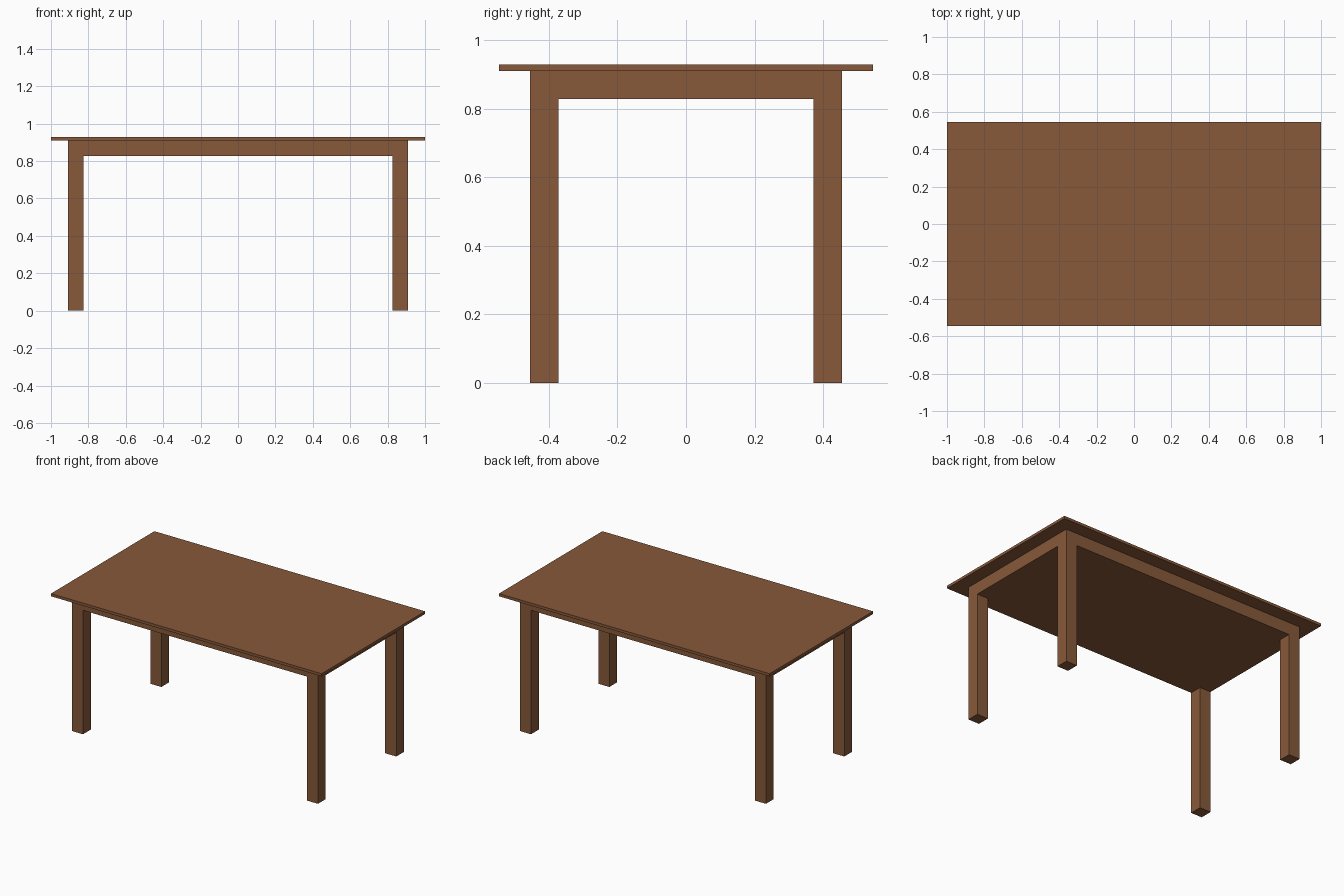
import bpy

if "Cube" in bpy.data.objects:
    bpy.data.objects.remove(bpy.data.objects["Cube"])

wood = bpy.data.materials.new("brown wood")
wood.diffuse_color = (0.242, 0.100, 0.042, 1)
wood.use_nodes = True
wood.node_tree.nodes["Principled BSDF"].inputs["Base Color"].default_value = wood.diffuse_color


def box(name, lo, hi):
    """Axis-aligned box between two opposite corners."""
    centre = [(a + b) / 2 for a, b in zip(lo, hi)]
    bpy.ops.mesh.primitive_cube_add(size=1, location=centre)
    ob = bpy.context.object
    ob.name = name
    ob.scale = [b - a for a, b in zip(lo, hi)]
    bpy.ops.object.transform_apply(location=False, rotation=False, scale=True)
    ob.data.materials.append(wood)
    return ob


HX, HY = 0.909, 0.4545      # outer half size of the under-structure
LEG = 0.082                 # leg thickness
Z_APRON, Z_TOP, Z_MAX = 0.828, 0.910, 0.928

# Thin overhanging table top
box("table_top", (-1, -0.5455, Z_TOP), (1, 0.5455, Z_MAX))

# Solid apron block under the top, flush with the legs
box("apron", (-HX, -HY, Z_APRON), (HX, HY, Z_TOP))

# Four square legs at the apron corners
for sx, side in ((-1, "left"), (1, "right")):
    for sy, end in ((-1, "front"), (1, "back")):
        cx, cy = sx * (HX - LEG / 2), sy * (HY - LEG / 2)
        box(f"{end}_{side}_leg",
            (cx - LEG / 2, cy - LEG / 2, 0),
            (cx + LEG / 2, cy + LEG / 2, Z_APRON))
